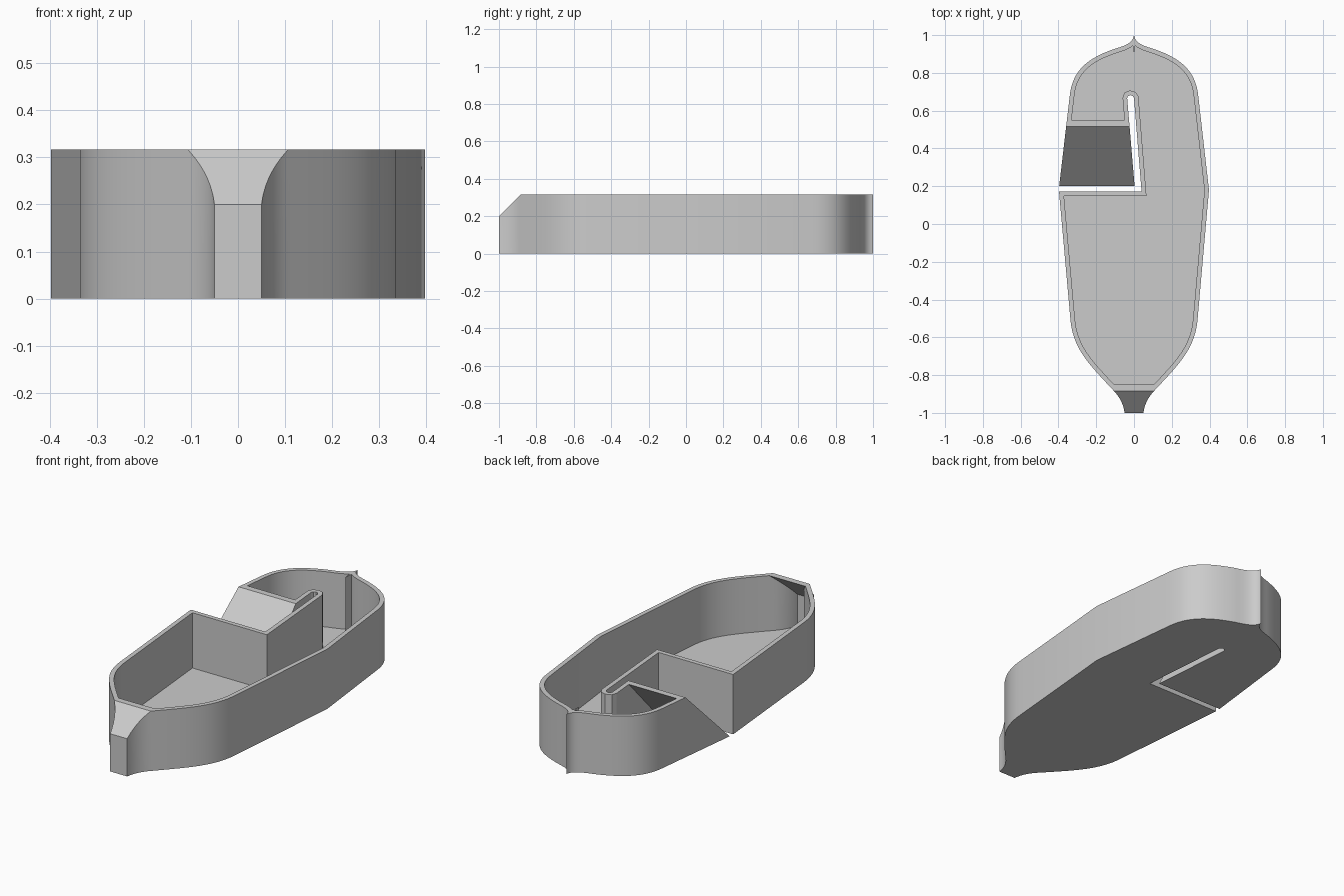
import bpy
import bmesh
from mathutils import Vector
from mathutils.geometry import intersect_point_line

HEIGHT = 0.317
WALL = 0.024

cube = bpy.data.objects.get("Cube")
if cube:
    bpy.data.objects.remove(cube, do_unlink=True)

grey = bpy.data.materials.new("light grey")
grey.use_nodes = True
colour = (0.6, 0.6, 0.6, 1)
grey.diffuse_color = colour
grey.node_tree.nodes["Principled BSDF"].inputs["Base Color"].default_value = colour


def bezier(a, b, c, d, steps):
    """Points of a cubic curve, without its first point."""
    a, b, c, d = map(Vector, (a, b, c, d))
    result = []
    for i in range(1, steps + 1):
        t = i / steps
        u = 1 - t
        result.append(a * u**3 + b * 3 * u * u * t + c * 3 * u * t * t + d * t**3)
    return result


def mirrored(points):
    return [Vector((-p.x, p.y)) for p in reversed(points)]


def inset(points, distance):
    """Offset an outline inwards, dropping points that come too near it."""
    n = len(points)
    result = []
    for i, p in enumerate(points):
        before = (p - points[i - 1]).normalized()
        after = (points[(i + 1) % n] - p).normalized()
        n1 = Vector((-before.y, before.x))
        n2 = Vector((-after.y, after.x))
        q = p + (n1 + n2) * distance / max(1 + n1.dot(n2), 0.05)
        gap = distance
        for j in range(n):
            a, b = points[j - 1], points[j]
            t = intersect_point_line(q, a, b)[1]
            gap = min(gap, (q - a.lerp(b, min(max(t, 0), 1))).length)
        if gap > distance * 0.97:
            result.append(q)
    return result


def prism(name, base, extrusion):
    """Extrude a flat polygon into a solid."""
    bm = bmesh.new()
    face = bm.faces.new([bm.verts.new(p) for p in base])
    extruded = bmesh.ops.extrude_face_region(bm, geom=[face])["geom"]
    verts = [v for v in extruded if isinstance(v, bmesh.types.BMVert)]
    bmesh.ops.translate(bm, verts=verts, vec=extrusion)
    bmesh.ops.recalc_face_normals(bm, faces=bm.faces)
    mesh = bpy.data.meshes.new(name)
    bm.to_mesh(mesh)
    bm.free()
    mesh.materials.append(grey)
    obj = bpy.data.objects.new(name, mesh)
    bpy.context.collection.objects.link(obj)
    return obj


def subtract(target, cutter):
    cutter.hide_render = True
    mod = target.modifiers.new("cut", "BOOLEAN")
    mod.operation = "DIFFERENCE"
    mod.solver = "EXACT"
    mod.object = cutter
    bpy.context.view_layer.objects.active = target
    bpy.ops.object.modifier_apply(modifier=mod.name)
    bpy.data.objects.remove(cutter, do_unlink=True)


def cut_slope(target, start, foot, x_min, x_max, drop):
    """Remove everything above a 45 degree plane that meets z = 0 at y = foot."""
    top = 0.5
    base = [(x_min, start, start - foot - drop),
            (x_min, foot + top, top - drop),
            (x_min, start, top - drop)]
    subtract(target, prism("slope_cutter", base, (x_max - x_min, 0, 0)))


def hull_solid(name, outline, bottom, top, drop):
    solid = prism(name, [(p.x, p.y, bottom) for p in outline], (0, 0, top - bottom))
    cut_slope(solid, -1.1, -1.2, -0.6, 0.6, drop)      # sloping front
    cut_slope(solid, 0.185, 0.2, -0.6, 0.006, drop)    # ramp beside the slot
    return solid


# Outline of one side: flared front, shoulder, widest point and pointed back
front = [Vector((0.05, -1))]
front += bezier((0.05, -1), (0.056, -0.945), (0.085, -0.905), (0.112, -0.878), 8)
front += bezier((0.112, -0.878), (0.24, -0.74), (0.325, -0.66), (0.337, -0.5), 16)
back = [Vector((0.34, 0.68))]
back += bezier((0.34, 0.68), (0.325, 0.83), (0.22, 0.885), (0.11, 0.925), 18)
back += bezier((0.11, 0.925), (0.05, 0.943), (0.008, 0.955), (0, 1), 14)

# L-shaped slot that enters from the right and runs backwards
slot = [Vector(p) for p in (
    (-0.396, 0.202), (0.003, 0.202), (-0.036, 0.665), (-0.032, 0.677),
    (-0.02, 0.682), (-0.007, 0.678), (0, 0.667), (0.04, 0.172), (-0.397, 0.172))]

outline = (front + [Vector((0.397, 0.18))] + back
           + mirrored(back)[1:] + slot + mirrored(front))

# Outer body, hollowed by a matching inset body
hull = hull_solid("hull", outline, 0, HEIGHT, 0)
hollow = hull_solid("hollow", inset(outline, WALL), WALL, HEIGHT + 0.02, WALL * 2**0.5)
subtract(hull, hollow)

bpy.ops.object.select_all(action="DESELECT")
hull.select_set(True)
bpy.context.view_layer.objects.active = hull
bpy.ops.object.shade_smooth_by_angle(angle=0.4)
